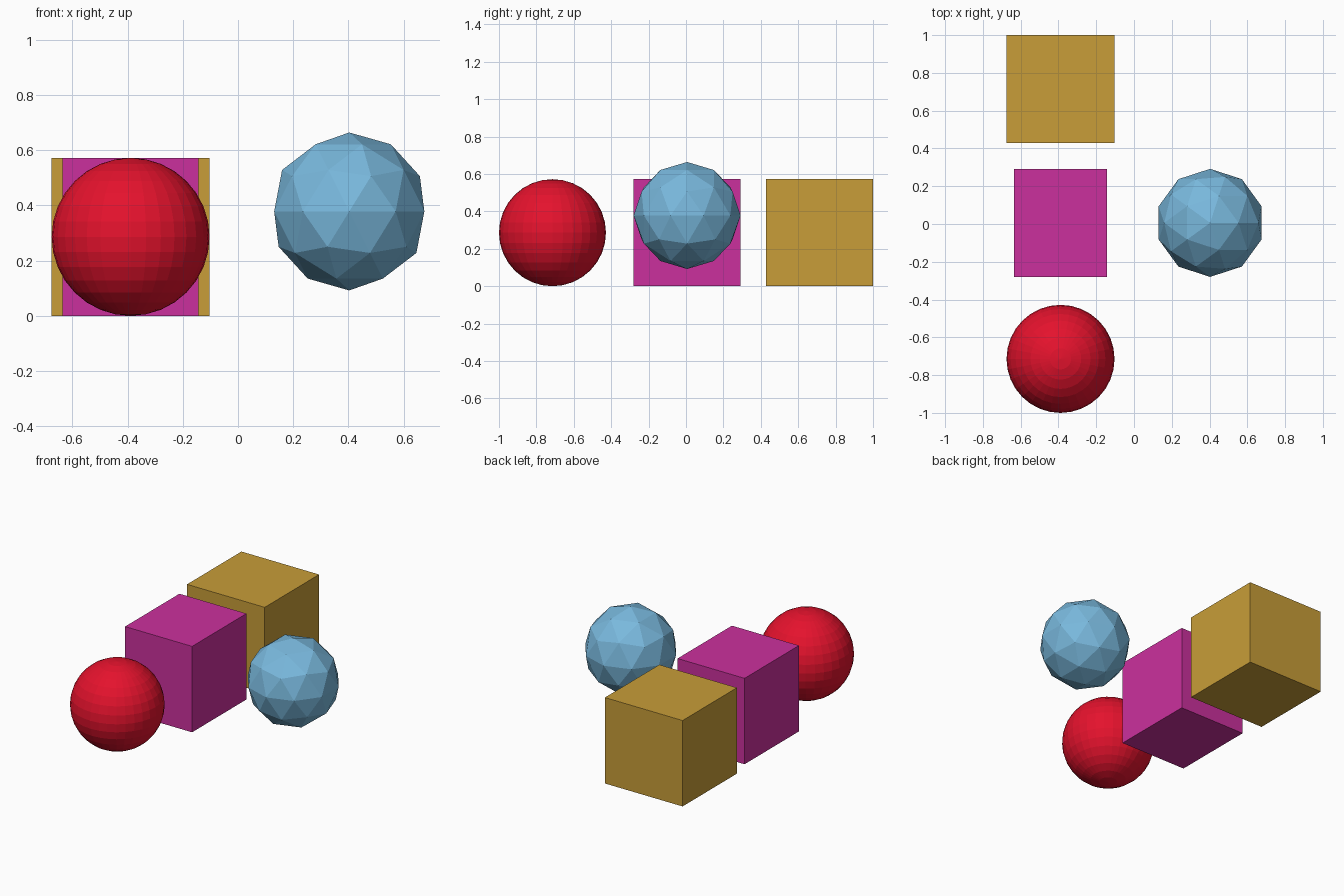
import bpy

if "Cube" in bpy.data.objects:
    bpy.data.objects.remove(bpy.data.objects["Cube"])

R = 0.286          # common half size of every solid
LEFT_X = -0.389    # column shared by the three left solids


def finish(name, color, scale=(1, 1, 1)):
    obj = bpy.context.object
    obj.name = name
    obj.scale = scale
    mat = bpy.data.materials.new(name + "_color")
    mat.diffuse_color = (*color, 1)
    mat.use_nodes = True
    mat.node_tree.nodes["Principled BSDF"].inputs["Base Color"].default_value = mat.diffuse_color
    obj.data.materials.append(mat)
    bpy.ops.object.transform_apply(location=False, rotation=False, scale=True)
    bpy.ops.object.shade_flat()


# Red sphere at the front
bpy.ops.mesh.primitive_uv_sphere_add(segments=32, ring_count=16, radius=R,
                                     location=(LEFT_X, -1 + R, R))
finish("red_sphere", (0.78, 0.006, 0.026))

# Magenta block in the middle, narrowed across x
bpy.ops.mesh.primitive_cube_add(size=2 * R, location=(LEFT_X, 0.006, R))
finish("magenta_block", (0.60, 0.03, 0.34), (0.863, 1, 1))

# Gold cube at the back
bpy.ops.mesh.primitive_cube_add(size=2 * R, location=(LEFT_X, 1 - R, R))
finish("gold_cube", (0.58, 0.34, 0.04))

# Blue faceted ball floating on the right
bpy.ops.mesh.primitive_ico_sphere_add(subdivisions=2, radius=R,
                                      location=(0.403, 0.006, 0.378))
finish("blue_faceted_ball", (0.19, 0.48, 0.72))
